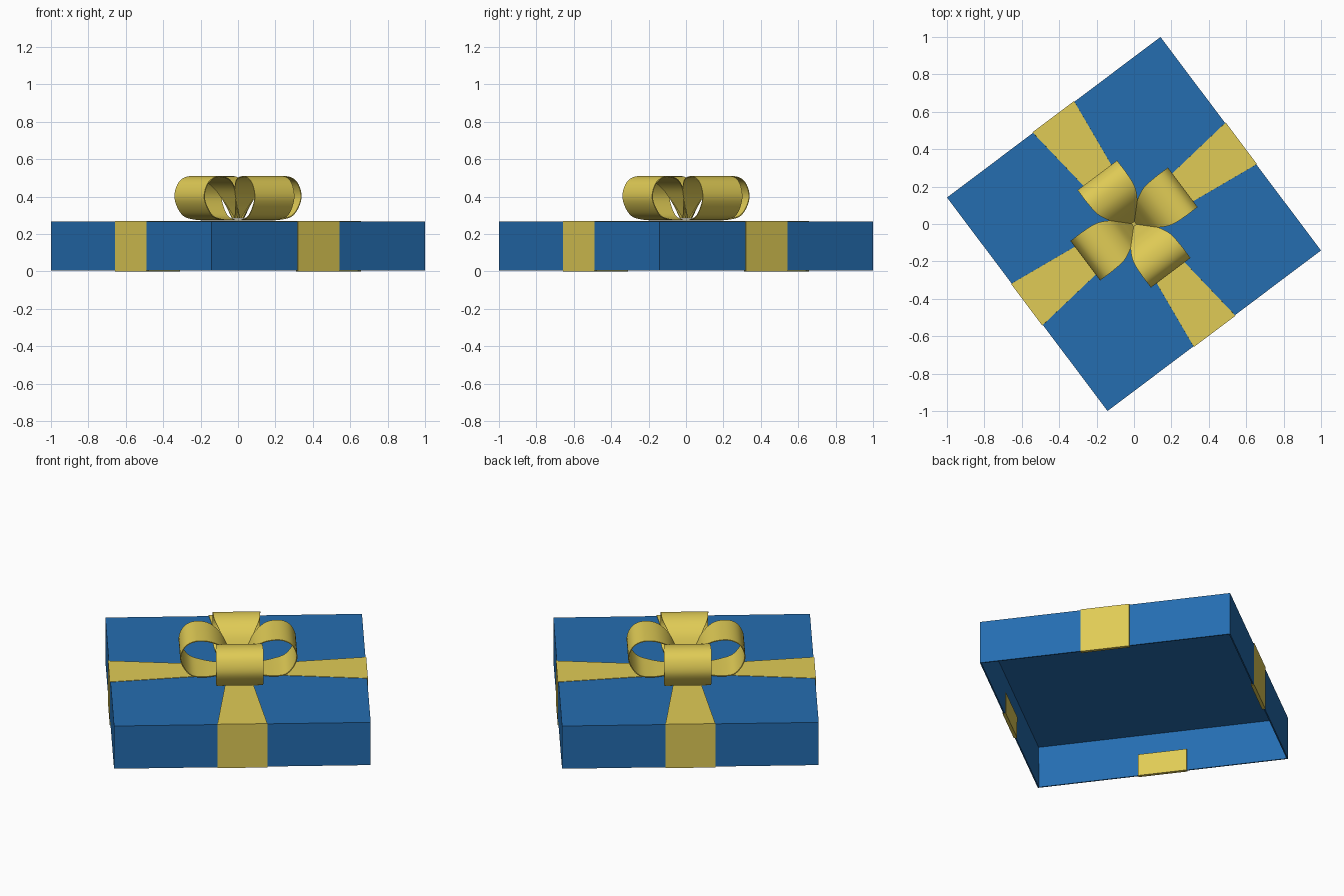
import bpy, bmesh, math
from mathutils import Vector, Matrix

if "Cube" in bpy.data.objects:
    bpy.data.objects.remove(bpy.data.objects["Cube"])

YAW = math.radians(36.95)   # whole gift is turned on its base
H = 0.714                   # half side of the lid


def material(name, rgb):
    m = bpy.data.materials.new(name)
    m.diffuse_color = (*rgb, 1)
    m.use_nodes = True
    m.node_tree.nodes["Principled BSDF"].inputs["Base Color"].default_value = m.diffuse_color
    return m


BLUE = material("blue paper", (0.018, 0.153, 0.436))
GOLD = material("gold ribbon", (0.745, 0.600, 0.092))


def add_object(name, bm, mat, thickness, offset, angle=0.0):
    mesh = bpy.data.meshes.new(name)
    bm.to_mesh(mesh)
    bm.free()
    mesh.materials.append(mat)
    ob = bpy.data.objects.new(name, mesh)
    bpy.context.collection.objects.link(ob)
    ob.rotation_euler.z = YAW + angle
    mod = ob.modifiers.new("thickness", 'SOLIDIFY')
    mod.thickness = thickness
    mod.offset = offset
    return ob


def smooth_path(pts, steps=6):
    """Catmull-Rom curve through (distance, height, half width) points."""
    p = [Vector(q) for q in pts]
    p = [2 * p[0] - p[1]] + p + [2 * p[-1] - p[-2]]
    out = []
    for i in range(1, len(p) - 2):
        a, b, c, d = p[i - 1:i + 3]
        for k in range(steps):
            t = k / steps
            out.append(0.5 * (2 * b + (c - a) * t + (2 * a - 5 * b + 4 * c - d) * t * t
                              + (3 * b - a - 3 * c + d) * t ** 3))
    return out + [p[-2]]


def band(path):
    """Flat ribbon swept along a path in the xz plane, width along y."""
    bm = bmesh.new()
    rows = [(bm.verts.new((r, -w, z)), bm.verts.new((r, w, z))) for r, z, w in path]
    for a, b in zip(rows, rows[1:]):
        bm.faces.new((a[0], b[0], b[1], a[1]))
    return bm


# Lid: open-bottomed thin box
bm = bmesh.new()
bmesh.ops.create_cube(bm, size=1, matrix=Matrix.Translation((0, 0, 0.135))
                      @ Matrix.Diagonal((2 * H, 2 * H, 0.262, 1)))
bm.normal_update()
bmesh.ops.delete(bm, geom=[f for f in bm.faces if f.normal.z < -0.5], context='FACES')
add_object("box_lid", bm, BLUE, 0.01, -1)

# Flat ribbon arm: tapered on top, over the side, tucked up inside the rim
ARM = [(0, 0.2685, 0.055), (H + 0.003, 0.2685, 0.139), (H + 0.003, 0.0015, 0.139),
       (H - 0.014, 0.0015, 0.139), (H - 0.014, 0.135, 0.139)]

# Bow loop: pinched at the centre, full width at the tip
LOOP = [(0, 0.275, 0.05), (0.1, 0.275, 0.08), (0.2, 0.279, 0.115), (0.275, 0.305, 0.13),
        (0.323, 0.39, 0.132), (0.30, 0.47, 0.132), (0.24, 0.505, 0.132), (0.16, 0.497, 0.124),
        (0.095, 0.45, 0.093), (0.05, 0.37, 0.055), (0.012, 0.285, 0.03)]

for i in range(4):
    angle = i * math.pi / 2
    add_object(f"ribbon_arm_{i + 1}", band(ARM), GOLD, 0.003, 0, angle)
    loop = add_object(f"bow_loop_{i + 1}", band(smooth_path(LOOP)), GOLD, 0.005, 0, angle)
    for poly in loop.data.polygons:
        poly.use_smooth = True
    bpy.ops.object.select_all(action='DESELECT')
    loop.select_set(True)
    bpy.context.view_layer.objects.active = loop
    bpy.ops.object.modifier_apply(modifier="thickness")
    bpy.ops.object.shade_smooth_by_angle(angle=math.radians(40))
